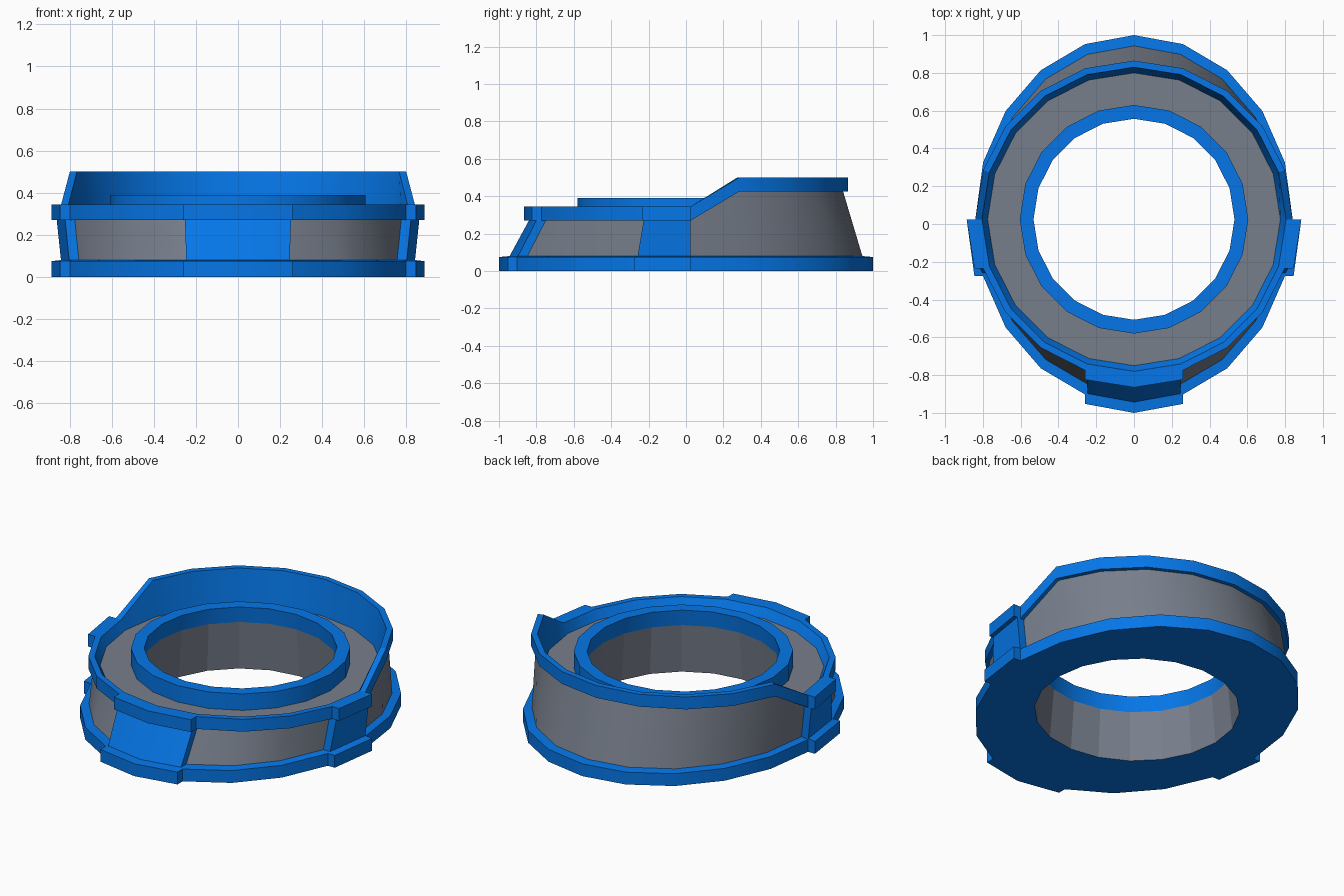
import bpy, bmesh, math

if "Cube" in bpy.data.objects:
    bpy.data.objects.remove(bpy.data.objects["Cube"])

N = 20          # sides of the ring
CY = 0.025      # centre of the ring in y


def material(name, rgb):
    m = bpy.data.materials.new(name)
    m.diffuse_color = (*rgb, 1)
    m.use_nodes = True
    m.node_tree.nodes["Principled BSDF"].inputs["Base Color"].default_value = m.diffuse_color
    return m


BLUE = material("bright blue", (0.0015, 0.182, 0.80))
GRAY = material("slate gray", (0.185, 0.21, 0.26))


def tab(seg):
    """Outward shift of a segment (clockwise from the back) for the buttresses."""
    return {5: (0.046, 0), 14: (-0.046, 0), 9: (0, -0.05), 10: (0, -0.05)}.get(seg, (0, 0))


# Columns around the ring: (corner index, shift); doubled where a buttress starts or ends
columns, seg_of = [], []
for s in range(N):
    for corner in (s, s + 1):
        columns.append((corner % N, tab(s)))
        seg_of.append(s)


def point(col, rx, ry, z, shifted, lifts):
    i, (dx, dy) = col
    a = 2 * math.pi * i / N
    k = 1 if shifted else 0
    lift = 0.155 if lifts and (i < 5 or i > 15) else 0   # raised back half
    return (rx * math.sin(a) + dx * k, CY + ry * math.cos(a) + dy * k, z + lift)


def band(name, profile, is_gray, smooth=30):
    """Sweep a profile of (rx, ry, z, shifted, lifts) round the columns."""
    bm = bmesh.new()
    rows = [[bm.verts.new(point(c, *p)) for p in profile] for c in columns]
    n = len(rows)
    for k in range(n):
        nxt = (k + 1) % n
        step = k % 2 == 1
        # step faces between segments belong to the buttress, so they stay blue
        gray = is_gray(None if step else seg_of[k])
        for j in range(len(profile) - 1):
            f = bm.faces.new((rows[k][j], rows[k][j + 1], rows[nxt][j + 1], rows[nxt][j]))
            f.material_index = 1 if gray else 0
    bmesh.ops.remove_doubles(bm, verts=bm.verts, dist=0.0005)
    bmesh.ops.dissolve_degenerate(bm, edges=bm.edges, dist=0.0005)
    mesh = bpy.data.meshes.new(name)
    bm.to_mesh(mesh)
    bm.free()
    mesh.materials.append(BLUE)
    mesh.materials.append(GRAY)
    ob = bpy.data.objects.new(name, mesh)
    bpy.context.collection.objects.link(ob)
    bpy.ops.object.select_all(action='DESELECT')
    ob.select_set(True)
    bpy.context.view_layer.objects.active = ob
    bpy.ops.object.shade_smooth_by_angle(angle=math.radians(smooth))
    return ob


def circle(r, z, shifted=False, lifts=False):
    return (r, r, z, shifted, lifts)


blue = lambda s: False
gray = lambda s: True

hole_low = circle(0.566, 0)
hole_high = circle(0.54, 0.295)
wall_low = (0.795, 0.918, 0.08, True, False)
wall_high = circle(0.815, 0.27, True, True)
deck_edge = circle(0.775, 0.29)
ring_foot = circle(0.605, 0.29)

# Base slab with buttress feet
band("base_slab", [hole_low, (0.84, 0.975, 0, True, False),
                   (0.84, 0.975, 0.075, True, False), wall_low], blue)
# Outer wall: gray panels, blue buttresses
band("outer_wall", [wall_low, wall_high],
     lambda s: s is not None and tab(s) == (0, 0))
# Upper rim, raised at the back, with its inner face
band("upper_rim", [wall_high, circle(0.84, 0.27, True, True), circle(0.84, 0.345, True, True),
                   circle(0.805, 0.345, False, True), deck_edge], blue)
# Sunken deck
band("deck", [deck_edge, ring_foot], gray)
# Raised collar round the hole
band("inner_collar", [ring_foot, circle(0.605, 0.39), circle(0.532, 0.39), hole_high], blue)
# Tapered wall of the hole
band("hole_wall", [hole_high, hole_low], gray, smooth=10)
